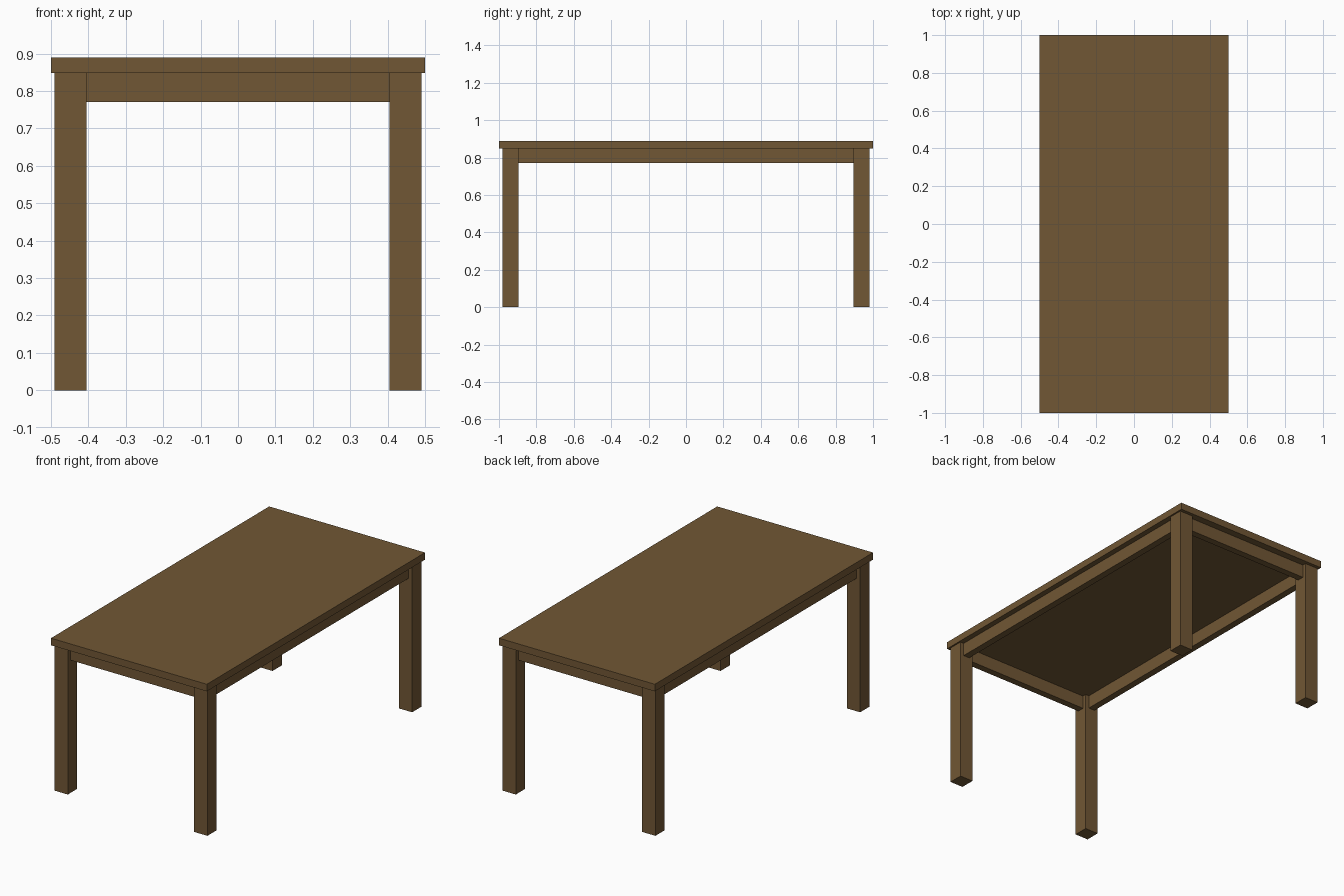
import bpy
import bmesh
from mathutils import Matrix, Vector

cube = bpy.data.objects.get("Cube")
if cube:
    bpy.data.objects.remove(cube, do_unlink=True)

# Brown wood
wood = bpy.data.materials.new("brown_wood")
wood.use_nodes = True
colour = (0.165, 0.095, 0.035, 1)
wood.diffuse_color = colour
wood.node_tree.nodes["Principled BSDF"].inputs["Base Color"].default_value = colour


def box(name, centre, size):
    """Add a flat-shaded box with its origin at its centre."""
    mesh = bpy.data.meshes.new(name)
    bm = bmesh.new()
    bmesh.ops.create_cube(bm, size=1, matrix=Matrix.Diagonal(Vector((*size, 1))))
    bm.to_mesh(mesh)
    bm.free()
    mesh.materials.append(wood)
    obj = bpy.data.objects.new(name, mesh)
    obj.location = centre
    bpy.context.collection.objects.link(obj)
    return obj


TOP, UNDERSIDE, APRON_BOTTOM = 0.889, 0.848, 0.771
LEG, APRON = 0.085, 0.04
LEG_X, LEG_Y = 0.448, 0.938

# Tabletop
box("tabletop", (0, 0, (TOP + UNDERSIDE) / 2), (1, 2, TOP - UNDERSIDE))

# Square legs near the corners
for side, sx in (("left", 1), ("right", -1)):
    for end, sy in (("front", -1), ("back", 1)):
        box(f"{end}_{side}_leg", (sx * LEG_X, sy * LEG_Y, UNDERSIDE / 2),
            (LEG, LEG, UNDERSIDE))

# Apron rails centred between the legs
rail_z = (UNDERSIDE + APRON_BOTTOM) / 2
rail_h = UNDERSIDE - APRON_BOTTOM
for side, s in (("left", 1), ("right", -1)):
    box(f"{side}_apron", (s * LEG_X, 0, rail_z), (APRON, 2 * LEG_Y - LEG, rail_h))
for end, s in (("front", -1), ("back", 1)):
    box(f"{end}_apron", (0, s * LEG_Y, rail_z), (2 * LEG_X - LEG, APRON, rail_h))
